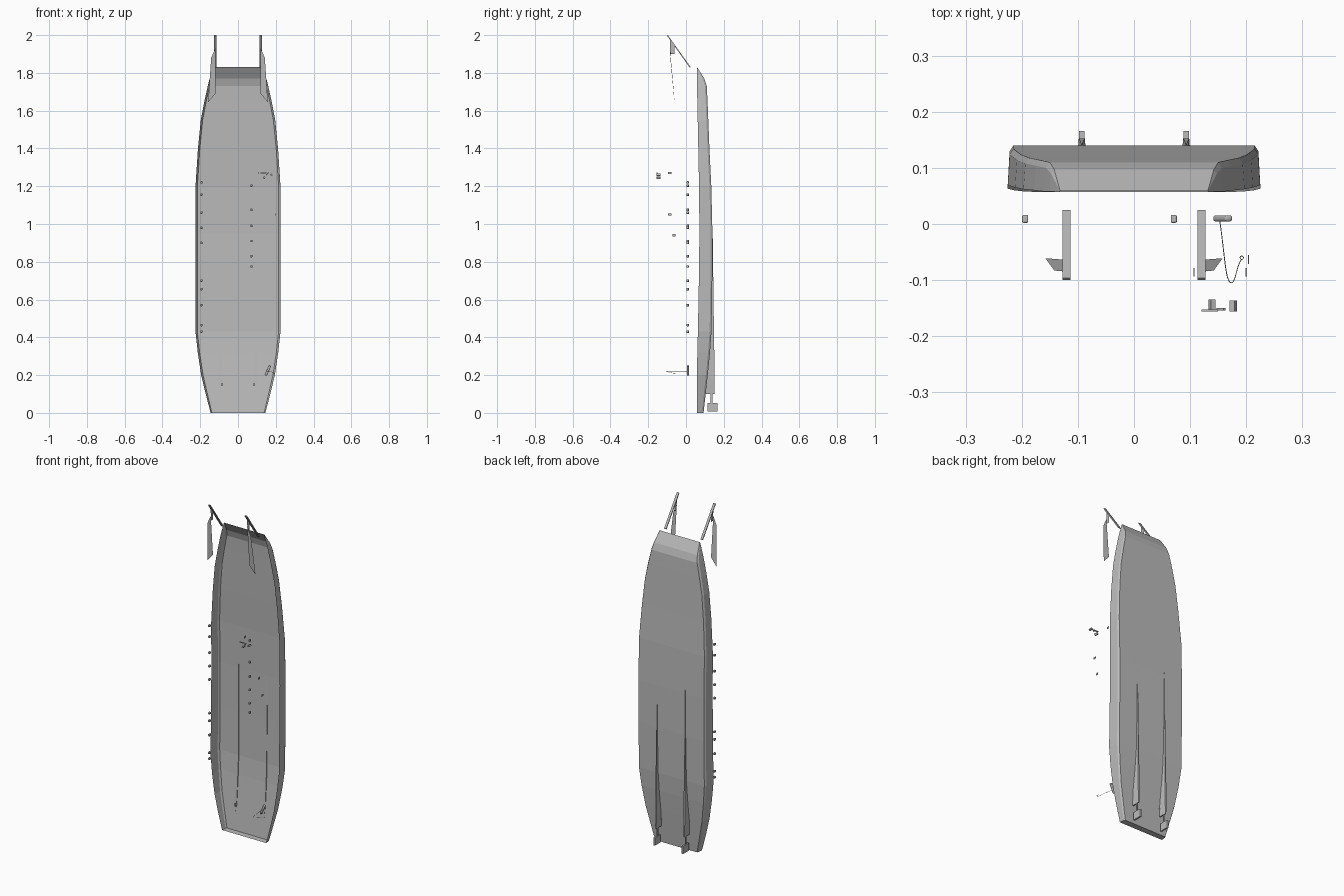
import bpy
import bmesh
from math import radians
from mathutils import Vector

default_cube = bpy.data.objects.get("Cube")
if default_cube:
    bpy.data.objects.remove(default_cube, do_unlink=True)

# One plain grey for every part
grey = bpy.data.materials.new("plain_grey")
grey.use_nodes = True
grey_value = (0.5, 0.5, 0.5, 1)
grey.diffuse_color = grey_value
grey.node_tree.nodes["Principled BSDF"].inputs["Base Color"].default_value = grey_value


def add_object(name, data):
    obj = bpy.data.objects.new(name, data)
    bpy.context.scene.collection.objects.link(obj)
    data.materials.append(grey)
    return obj


def add_mesh(name, verts, faces):
    mesh = bpy.data.meshes.new(name)
    mesh.from_pydata(verts, [], faces)
    mesh.update()
    return add_object(name, mesh)


def add_box(name, center, size, tilt=0, bevel=0):
    bm = bmesh.new()
    bmesh.ops.create_cube(bm, size=1)
    bmesh.ops.scale(bm, vec=Vector(size), verts=bm.verts)
    mesh = bpy.data.meshes.new(name)
    bm.to_mesh(mesh)
    bm.free()
    obj = add_object(name, mesh)
    obj.location = center
    obj.rotation_euler.y = radians(tilt)
    if bevel:
        modifier = obj.modifiers.new("rounding", "BEVEL")
        modifier.width = bevel
        modifier.segments = 3
    return obj


def add_wire(name, points, radius, smooth=True):
    curve = bpy.data.curves.new(name, "CURVE")
    curve.dimensions = "3D"
    curve.bevel_depth = radius
    curve.bevel_resolution = 1
    spline = curve.splines.new("NURBS" if smooth else "POLY")
    spline.points.add(len(points) - 1)
    for target, point in zip(spline.points, points):
        target.co = (*point, 1)
    spline.use_endpoint_u = True
    return add_object(name, curve)


def loft(name, rings, closed):
    count = len(rings[0])
    faces = []
    for row in range(len(rings) - 1):
        for i in range(count if closed else count - 1):
            j = (i + 1) % count
            a, b = row * count, (row + 1) * count
            faces.append((a + i, a + j, b + j, b + i))
    faces.append(tuple(reversed(range(count))))
    if closed:
        faces.append(tuple(range(len(rings) * count - count, len(rings) * count)))
    obj = add_mesh(name, [p for ring in rings for p in ring], faces)
    bm = bmesh.new()
    bm.from_mesh(obj.data)
    bmesh.ops.recalc_face_normals(bm, faces=bm.faces)
    bm.to_mesh(obj.data)
    bm.free()
    return obj


# Open hull shell: station height, half width, gunwale, bottom
stations = [
    (0, .145, .057, .093), (.1, .171, .057, .104), (.2, .195, .058, .115),
    (.32, .213, .06, .127), (.43, .225, .063, .135), (.7, .225, .068, .139),
    (.95, .225, .071, .14), (1.2, .225, .069, .134), (1.4, .212, .065, .124),
    (1.55, .197, .062, .118), (1.65, .178, .06, .114), (1.73, .16, .058, .11),
    (1.77, .15, .058, .097), (1.83, .132, .057, .059),
]
hull_rings = []
for z, half, gunwale, bottom in stations:
    chine = min(.01, (bottom - gunwale) / 5)
    side = [(half, gunwale), (half - chine / 3, bottom - chine), (half - chine, bottom)]
    ring = [(-x, y, z) for x, y in side] + [(x, y, z) for x, y in reversed(side)]
    hull_rings.append(ring)
hull = loft("hull_shell", hull_rings, False)

for sign, label in ((1, "left"), (-1, "right")):
    # Tapered skeg, propeller shaft and rudder under the stern
    x = sign * .093
    skeg_rings = []
    for z, half, inner, outer in ((.97, .001, .137, .141), (.43, .005, .13, .148),
                                  (.18, .009, .11, .152), (.1, .004, .104, .152)):
        skeg_rings.append([(x - half, inner, z), (x + half, inner, z),
                           (x + half * .6, outer, z), (x - half * .6, outer, z)])
    loft(label + "_skeg", skeg_rings, True)
    add_box(label + "_propeller_shaft", (x, .135, .08), (.005, .008, .09))
    add_box(label + "_rudder", (x, .14, .03), (.01, .052, .046))
    add_box(label + "_rudder_stock", (sign * .085, .1, .15), (.004, .02, .015))

    # Bow arm reaching forward
    x = sign * .12
    inner, outer = x - sign * .007, x + sign * .007
    arm_rings = []
    for y, z in ((.025, 1.83), (-.096, 2)):
        arm_rings.append([(inner, y, z), (outer, y, z),
                          (outer, y - .004, z - .004), (inner, y - .004, z - .004)])
    loft(label + "_bow_arm", arm_rings, True)

    # Link plate and hanging blade below the arm
    add_mesh(label + "_arm_link",
             [(x, -.086, 1.98), (x, -.062, 1.95), (x, -.062, 1.9), (x, -.083, 1.9)],
             [(0, 1, 2, 3)])
    add_mesh(label + "_hanging_blade",
             [(x, -.085, 1.93), (sign * .142, -.083, 1.88),
              (sign * .158, -.061, 1.645), (x, -.064, 1.69)],
             [(0, 1, 2, 3)])

# Two rows of small deck fittings
fitting_rows = {
    -.194: (1.22, 1.155, 1.06, .98, .9, .7, .655, .57, .465, .43),
    .071: (1.203, 1.075, .99, .91, .83, .775),
}
for x, heights in fitting_rows.items():
    for z in heights:
        add_box("deck_fitting", (x, .009, z), (.011, .014, .013), bevel=.003)

# Stern grip with its hanging cable and end ring
add_box("stern_grip", (.158, .01, .225), (.014, .011, .057), 24, .004)
add_wire("grip_cable", [(.153, .005, .22), (.16, -.045, .22), (.164, -.105, .22),
                        (.18, -.11, .22), (.185, -.07, .21), (.192, -.063, .21)], .0008)
bpy.ops.mesh.primitive_torus_add(major_segments=12, minor_segments=4, major_radius=.003,
                                 minor_radius=.0008, location=(.192, -.06, .21))
bpy.context.object.name = "cable_ring"
bpy.context.object.data.materials.append(grey)

# Small wheelhouse controls
add_box("control_bar", (.135, -.154, 1.27), (.03, .004, .006))
add_box("control_post", (.139, -.145, 1.245), (.009, .02, .012), 20)
add_box("control_lever", (.177, -.146, 1.26), (.01, .02, .01), -25)
add_box("control_knob", (.155, -.152, 1.265), (.004, .004, .02), 40)
for x, y, z in ((.107, -.086, 1.27), (.2, -.086, 1.05), (.204, -.063, .94)):
    add_box("thin_plate", (x, y, z), (.002, .016, .012))
